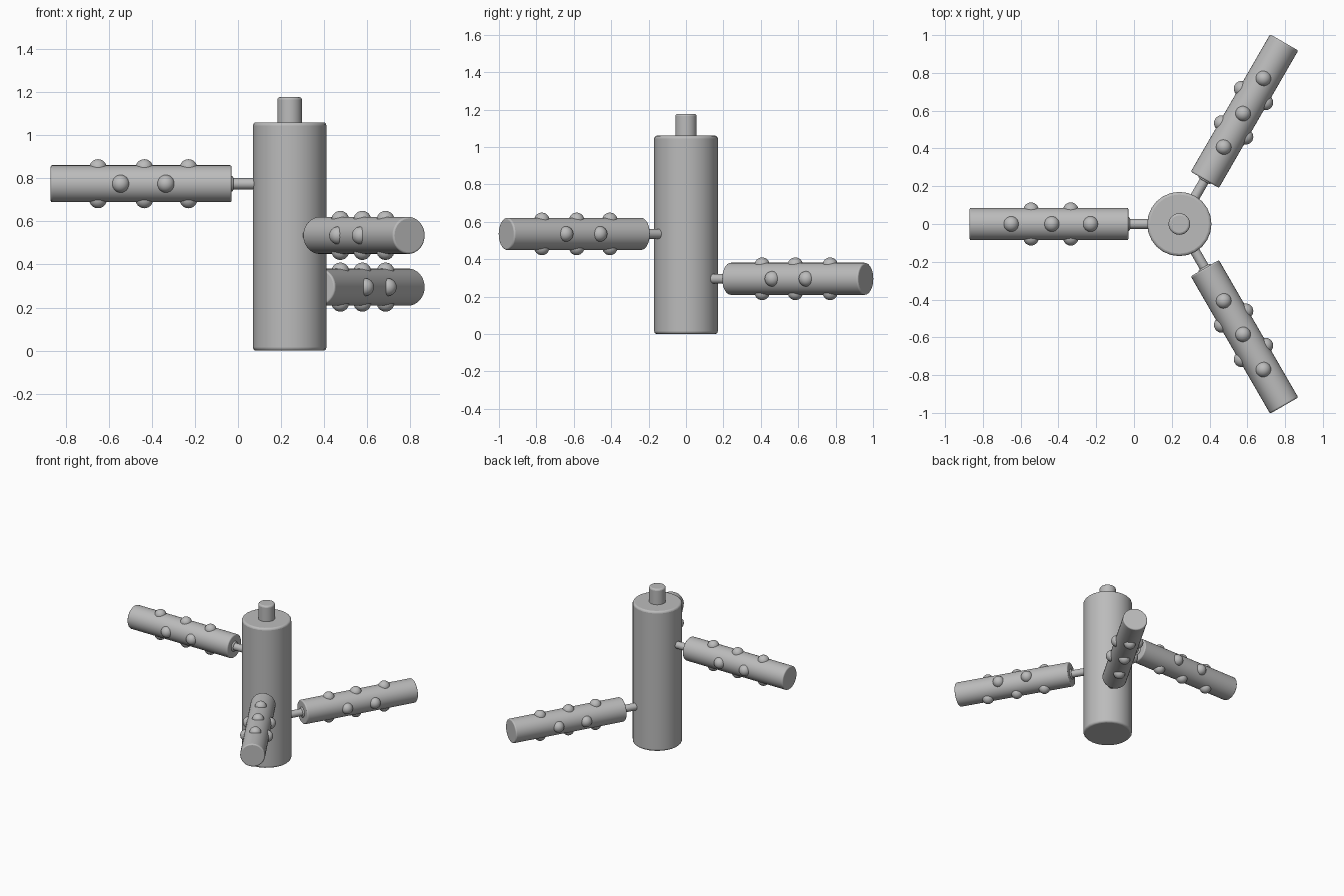
import bpy, math
from mathutils import Matrix, Vector

cube = bpy.data.objects.get("Cube")
if cube:
    bpy.data.objects.remove(cube, do_unlink=True)

grey = bpy.data.materials.new("plain grey")
grey.use_nodes = True
grey.diffuse_color = (0.5, 0.5, 0.5, 1)
grey.node_tree.nodes["Principled BSDF"].inputs["Base Color"].default_value = (0.5, 0.5, 0.5, 1)

CENTRE_X = 0.24


def finish(obj, name):
    obj.name = name
    obj.data.materials.append(grey)
    return obj


def rod(name, radius, start, end, frame, bevel=0.0, sides=32):
    """Cylinder along the frame's z axis, with rounded rims."""
    bpy.ops.mesh.primitive_cylinder_add(vertices=sides, radius=radius, depth=end - start)
    obj = finish(bpy.context.object, name)
    bpy.ops.object.shade_smooth_by_angle(angle=math.radians(40))
    obj.matrix_world = frame @ Matrix.Translation((0, 0, (start + end) / 2))
    if bevel:
        mod = obj.modifiers.new("rounded rims", "BEVEL")
        mod.width = bevel
        mod.segments = 3
        mod.limit_method = "ANGLE"
        mod.angle_limit = math.radians(40)
    return obj


def bump(name, location):
    bpy.ops.mesh.primitive_uv_sphere_add(segments=24, ring_count=12, radius=0.041, location=location)
    bpy.ops.object.shade_smooth()
    return finish(bpy.context.object, name)


# Upright body and its top stub
upright = Matrix.Translation((CENTRE_X, 0, 0))
rod("body", 0.17, 0, 1.06, upright, 0.014, 24)
rod("top_stub", 0.057, 1.04, 1.177, upright, 0.012)

# Three studded arms, stepping down around the body
for label, angle, height in (("right", 180, 0.775), ("front", -60, 0.535), ("back", 60, 0.295)):
    a = math.radians(angle)
    out = Vector((math.cos(a), math.sin(a), 0))
    side = Vector((-math.sin(a), math.cos(a), 0))
    up = Vector((0, 0, 1))
    hub = Vector((CENTRE_X, 0, height))
    frame = Matrix.Translation(hub) @ out.to_track_quat("Z", "Y").to_matrix().to_4x4()

    rod(label + "_arm_pin", 0.026, 0.14, 0.29, frame)
    rod(label + "_arm_collar", 0.037, 0.262, 0.285, frame, 0.008)
    rod(label + "_arm", 0.086, 0.27, 1.11, frame, 0.008)

    # Studs: three along top and bottom, two along each flank
    for direction, distances in ((up, (0.47, 0.675, 0.89)), (side, (0.575, 0.785))):
        for sign in (1, -1):
            for d in distances:
                bump(label + "_arm_stud", hub + out * d + direction * (sign * 0.073))
